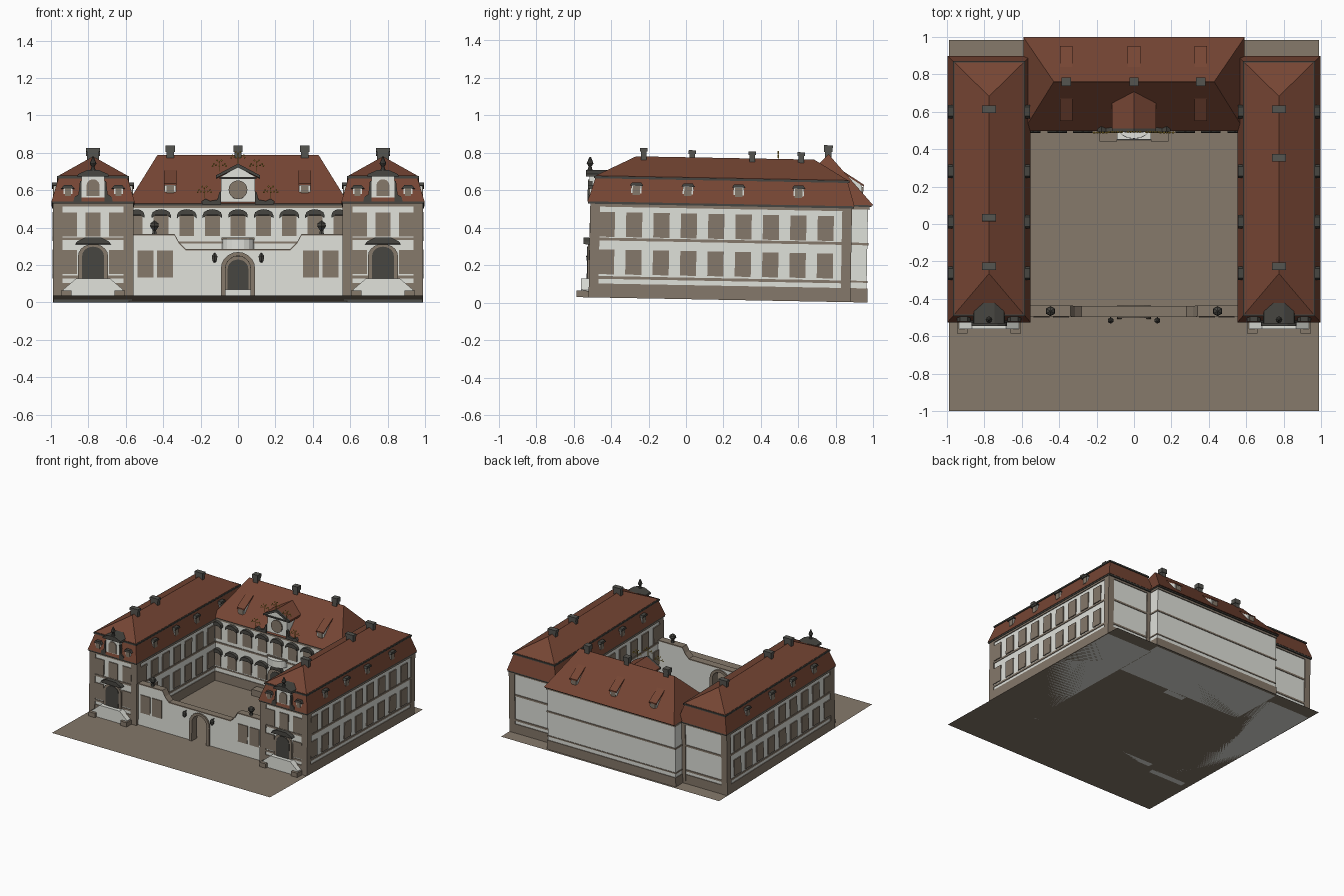
import bpy, bmesh, math
from mathutils import Matrix, Vector

if "Cube" in bpy.data.objects:
    bpy.data.objects.remove(bpy.data.objects["Cube"])

COLOURS = {"white_plaster": (.74, .75, .70), "stone": (.235, .19, .145), "roof_tile": (.18, .060, .034),
           "dark_metal": (.062, .060, .052), "gold": (.60, .40, .05), "chimney_grey": (.09, .088, .078)}
MATS = {}
for n, c in COLOURS.items():
    MATS[n] = bpy.data.materials.new(n)
    MATS[n].diffuse_color = (*c, 1)

# the whole site slopes slightly down to the back
TILT = Matrix.Translation((0, 0, .0185)) @ Matrix.Rotation(-.0185, 4, 'X')
parts = {}


def part(name, mat, mirror=False):
    """Start (or reopen) a part and return its bmesh."""
    if name not in parts:
        parts[name] = (bmesh.new(), mat, mirror)
    return parts[name][0]


def prism(bm, pts, a, b, axis='y'):
    """Extrude a 2D profile from a to b along y (points x,z) or x (points y,z)."""
    def put(p, d):
        return bm.verts.new((p[0], d, p[1]) if axis == 'y' else (d, p[0], p[1]))
    A, B = [put(p, a) for p in pts], [put(p, b) for p in pts]
    bm.faces.new(A)
    bm.faces.new(B[::-1])
    for i in range(len(pts)):
        j = (i + 1) % len(pts)
        bm.faces.new((A[i], B[i], B[j], A[j]))


def box(bm, x0, x1, y0, y1, z0, z1):
    prism(bm, [(x0, z0), (x1, z0), (x1, z1), (x0, z1)], y0, y1)


def hip(bm, rings):
    """Stack of rectangles (x0, x1, y0, y1, z) joined into a hipped roof."""
    loops = [[bm.verts.new(p) for p in ((x0, y0, z), (x1, y0, z), (x1, y1, z), (x0, y1, z))]
             for x0, x1, y0, y1, z in rings]
    bm.faces.new(loops[0][::-1])
    for a, b in zip(loops, loops[1:]):
        for i in range(4):
            j = (i + 1) % 4
            bm.faces.new((a[i], a[j], b[j], b[i]))
    bm.faces.new(loops[-1])


def lathe(bm, x, y, z, prof, seg):
    """Stack of cones from (radius, height) pairs."""
    for (r0, h0), (r1, h1) in zip(prof, prof[1:]):
        bmesh.ops.create_cone(bm, cap_ends=True, segments=seg, radius1=r0, radius2=r1, depth=h1 - h0,
                              matrix=Matrix.Translation((x, y, z + (h0 + h1) / 2)))


def arch(cx, hw, z0, spring, rise, n=10):
    """Arch outline from bottom left over the top to bottom right."""
    top = [(cx - hw * math.cos(math.pi * i / n), spring + rise * math.sin(math.pi * i / n)) for i in range(n + 1)]
    return [(cx - hw, z0)] + top + [(cx + hw, z0)]


# ground
bm = part("ground", "stone")
bm.faces.new([bm.verts.new(p) for p in ((-.99, -1, 0), (.99, -1, 0), (.99, .985, 0), (-.99, .985, 0))])

# side wings: walls, plinth, string courses, cornice
X0, X1, Y0, Y1, XC = .567, .983, -.513, .87, .775
box(part("wing_walls", "white_plaster", True), X0, X1, Y0, Y1, 0, .5)
trim = part("wing_trim", "stone", True)
for z0, z1, o in ((0, .075, .006), (.10, .115, .005), (.305, .32, .005), (.485, .5, .007)):
    box(trim, X0 - o, X1 + o, Y0 - o, Y1 + o, z0, z1)
for x in (X0, X1):
    for y in (Y0, Y1):
        sx, sy = (1 if x == X0 else -1), (1 if y == Y0 else -1)
        xs, ys = sorted((x - .007 * sx, x + .045 * sx)), sorted((y - .007 * sy, y + .045 * sy))
        box(trim, *xs, *ys, 0, .5)
box(part("wing_cornice", "dark_metal", True), .556, .994, -.532, .888, .5, .512)

# mansard roofs of the wings
hip(part("wing_roof", "roof_tile", True), [(.553, .997, -.535, .89, .512), (.59, .96, -.495, .852, .638),
    (.59, .96, -.495, .852, .65), (.774, .776, -.28, .67, .757)])
box(part("wing_roof_ledge", "dark_metal", True), .582, .968, -.503, .86, .636, .648)

# wing windows
win = part("wing_windows", "stone", True)
for z in (.125, .325):
    for i in range(9):
        y = -.43 + .146 * i
        box(win, X1, X1 + .008, y - .043, y + .043, z, z + .132)
        if y < .46:
            box(win, X0 - .008, X0, y - .043, y + .043, z, z + .132)
    for dx in (-.125, 0, .125):
        if dx or z > .2:
            box(win, XC + dx - .04, XC + dx + .04, Y0 - .008, Y0, z, z + .128)

# small wing dormers
db, dw, dr = (part("dormer_bodies", "white_plaster", True), part("dormer_windows", "stone", True),
              part("dormer_roofs", "dark_metal", True))
for y in (-.275, 0, .27, .59):
    for s in (-1, 1):
        f = XC + s * .208
        box(db, *sorted((f, f - s * .05)), y - .028, y + .028, .54, .605)
        box(dw, *sorted((f, f + s * .006)), y - .02, y + .02, .55, .598)
        prism(dr, [(y - .036, .6), (y + .036, .6), (y + .025, .617), (y - .025, .617)],
              *sorted((f + s * .012, f - s * .06)), 'x')
for dx in (-.135, .135):
    box(db, XC + dx - .024, XC + dx + .024, -.522, -.46, .53, .585)
    box(dw, XC + dx - .016, XC + dx + .016, -.528, -.522, .54, .58)
    prism(dr, [(XC + dx - .036, .58), (XC + dx + .036, .58), (XC + dx + .02, .6), (XC + dx - .02, .6)], -.533, -.46)

# pavilion gable with pediment and finial
box(part("pavilion_gable", "white_plaster", True), XC - .062, XC + .062, -.528, -.44, .512, .65)
prism(part("pavilion_gable_window", "stone", True), arch(XC, .034, .54, .6, .03), -.535, -.528)
pg = part("pavilion_pediment", "dark_metal", True)
prism(pg, [(XC - .085, .645), (XC + .085, .645), (XC + .08, .658), (XC + .03, .68), (XC - .03, .68), (XC - .08, .658)],
      -.545, -.43)
for s in (-1, 1):
    prism(pg, [(XC + s * a, z) for a, z in ((.062, .512), (.105, .512), (.1, .535), (.078, .55), (.07, .62), (.062, .62))],
          -.535, -.51)
lathe(part("pavilion_finial", "dark_metal", True), XC, -.525, .68,
      [(.014, 0), (.008, .018), (.018, .035), (.012, .05), (.004, .07)], 8)

# wing doors, hoods and double stairs
prism(part("door_surround", "stone", True), arch(XC, .08, .09, .22, .065), -.528, Y0)
prism(part("door", "dark_metal", True), arch(XC, .058, .10, .22, .05), -.532, -.52)
prism(part("door_hood", "dark_metal", True), [(XC + a, z) for a, z in
      ((-.095, .283), (.095, .283), (.085, .298), (.045, .318), (-.045, .318), (-.085, .298))], -.552, Y0)
prism(part("door_stairs", "white_plaster", True), [(XC + a, z) for a, z in
      ((-.16, 0), (.16, 0), (.16, .04), (.09, .10), (-.09, .10), (-.16, .04))], -.562, Y0)
for s in (-1, 1):
    box(part("stair_ends", "stone", True), *sorted((XC + s * .115, XC + s * .172)), -.585, Y0, 0, .035)

# chimneys
ch = part("chimneys", "chimney_grey")
for x, ys in ((XC, (-.24, .34, .6)), (-XC, (-.24, .02, .6))):
    for y in ys:
        top = .803 if y < -.2 else .795
        box(ch, x - .032, x + .032, y - .015, y + .015, .70, top)
        box(ch, x - .037, x + .037, y - .02, y + .02, top - .02, top)
for x in (-.362, 0, .357):
    box(ch, x - .02, x + .02, .727, .763, .74, .835)
    box(ch, x - .025, x + .025, .722, .768, .80, .835)

# main building: walls, trim, roof
box(part("main_walls", "white_plaster"), -.58, .58, .51, .962, 0, .505)
mt = part("main_trim", "stone")
for z0, z1, o in ((0, .075, .006), (.105, .115, .004), (.305, .318, .005), (.495, .51, .008)):
    box(mt, -.585, .585, .51 - o, .962 + o, z0, z1)
box(part("main_cornice", "dark_metal"), -.588, .588, .495, .98, .51, .519)
hip(part("main_roof", "roof_tile"), [(-.592, .592, .488, .99, .519), (-.43, .43, .744, .748, .785)])

# main facade windows with curved hoods
mw, mh = part("main_windows", "stone"), part("main_window_hoods", "dark_metal")
for z in (.125, .345):
    for i in range(-4, 5):
        x = .137 * i * (.985 if abs(i) == 4 else 1)
        hw = .028 if abs(i) == 4 else .04
        box(mw, x - hw, x + hw, .502, .51, z, z + .12)
        a = arch(x, hw + .012, z + .098, z + .112, .032, 6)
        prism(mh, a + [(x + hw - .008, z + .112), (x - hw + .008, z + .112)], .482, .51)

# shed dormers on the main roof
for x in (-.362, 0, .357):
    for s in (-1, 1):
        if x == 0 and s < 0:
            continue
        y = lambda d: .739 + s * d
        prism(part("roof_dormer_bodies", "white_plaster"), [(y(.19), .56), (y(.19), .622), (y(.09), .69), (y(.09), .56)],
              x - .03, x + .03, 'x')
        box(part("roof_dormer_windows", "stone"), x - .02, x + .02, *sorted((y(.19), y(.196))), .575, .615)
        prism(part("roof_dormer_roofs", "roof_tile"), [(y(.2), .617), (y(.2), .627), (y(.08), .703), (y(.08), .69)],
              x - .034, x + .034, 'x')

# central gable with clock, pediment and scrolls
prism(part("central_gable", "white_plaster"), [(-.09, .51), (.09, .51), (.09, .665), (0, .715), (-.09, .665)], .497, .69)
cg = part("gable_pediment", "dark_metal")
rf = part("gable_roof", "roof_tile")
for s in (-1, 1):
    prof = [(0, .712), (s * .118, .655), (s * .118, .67), (0, .733)]
    prism(cg, prof, .480, .497)
    prism(rf, prof, .497, .70)
    prism(cg, [(s * a, z) for a, z in ((.09, .515), (.19, .515), (.195, .53), (.175, .545), (.15, .533), (.11, .54),
                                       (.1, .58), (.09, .585))], .485, .51)
box(cg, -.1, .1, .487, .5, .652, .662)
bmesh.ops.create_cone(part("clock", "stone"), cap_ends=True, segments=20, radius1=.05, radius2=.05, depth=.012,
                      matrix=Matrix.Translation((0, .493, .593)) @ Matrix.Rotation(math.pi / 2, 4, 'X'))

# gold ornaments
g = part("gold_ornaments", "gold")
for x, z in ((0, .765), (-.1, .72), (.1, .72), (-.18, .58), (.175, .58)):
    for dx, dz in ((-.036, .0), (-.03, .012), (-.018, .004), (0, .0), (.018, .004), (.03, .012), (.036, 0),
                   (-.012, .03), (.012, .03), (0, .022)):
        bmesh.ops.create_icosphere(g, subdivisions=1, radius=.0055, matrix=Matrix.Translation((x + dx, .478, z + dz)))
    box(g, x - .002, x + .002, .477, .48, z - .03, z + .025)

# balcony, portal and steps at the main entrance
bal = part("balcony", "white_plaster")
pts = [(.085 * math.cos(math.pi * i / 8), .51 - .06 * math.sin(math.pi * i / 8)) for i in range(9)]
A, B = [[bal.verts.new((x, y, z)) for x, y in pts] for z in (.275, .33)]
bal.faces.new(A)
bal.faces.new(B[::-1])
for i in range(9):
    j = (i + 1) % 9
    bal.faces.new((A[i], B[i], B[j], A[j]))
box(part("balcony_rail", "stone"), -.088, .088, .492, .508, .325, .337)
prism(part("main_portal", "stone"), arch(0, .08, 0, .18, .07), .495, .51)
prism(part("main_door", "dark_metal"), arch(0, .055, .06, .17, .05), .488, .5)
box(part("main_steps", "white_plaster"), -.09, .09, .45, .51, 0, .06)
for s in (-1, 1):
    box(part("main_step_ends", "stone"), *sorted((s * .09, s * .185)), .44, .51, 0, .05)

# courtyard wall with arched gate
half = [(.57, .33), (.34, .33), (.315, .285), (.28, .25)]
line = [(-x, z) for x, z in half] + half[::-1]
prism(part("court_wall", "white_plaster"), [(-.57, 0)] + line + [(.57, 0)] + arch(0, .068, 0, .155, .066)[::-1],
      -.495, -.45)
for a, b in zip(line, line[1:]):
    prism(part("court_wall_coping", "stone"), [a, b, (b[0], b[1] + .009), (a[0], a[1] + .009)], -.502, -.443)
prism(part("gate_surround", "stone"), arch(0, .092, 0, .15, .092) + arch(0, .066, 0, .155, .066)[::-1], -.507, -.44)
for x in (.39, .495):
    box(part("court_wall_panels", "stone", True), x - .043, x + .043, -.501, -.495, .105, .25)

# urns and gate lanterns
lathe(part("urns", "dark_metal", True), .447, -.473, .338,
      [(.015, 0), (.010, .02), (.027, .042), (.024, .058), (.012, .066), (.004, .072)], 6)
lathe(part("lanterns", "dark_metal", True), .125, -.52, .185,
      [(.004, 0), (.014, .012), (.017, .034), (.004, .05)], 6)
box(part("lantern_brackets", "dark_metal", True), .122, .128, -.52, -.495, .226, .232)

# turn the parts into objects, mirror the paired ones, apply the slope
for name, (bm, mat, mirror) in parts.items():
    if name != "ground":
        bmesh.ops.recalc_face_normals(bm, faces=bm.faces)
    me = bpy.data.meshes.new(name)
    bm.to_mesh(me)
    bm.free()
    me.materials.append(MATS[mat])
    ob = bpy.data.objects.new(name, me)
    bpy.context.collection.objects.link(ob)
    ob.matrix_world = TILT
    if mirror:
        ob.modifiers.new("mirror", 'MIRROR').use_axis = (True, False, False)

for m in bpy.data.materials:
    if m.users and not m.is_grease_pencil:
        m.use_nodes = True
        m.node_tree.nodes["Principled BSDF"].inputs["Base Color"].default_value = m.diffuse_color
